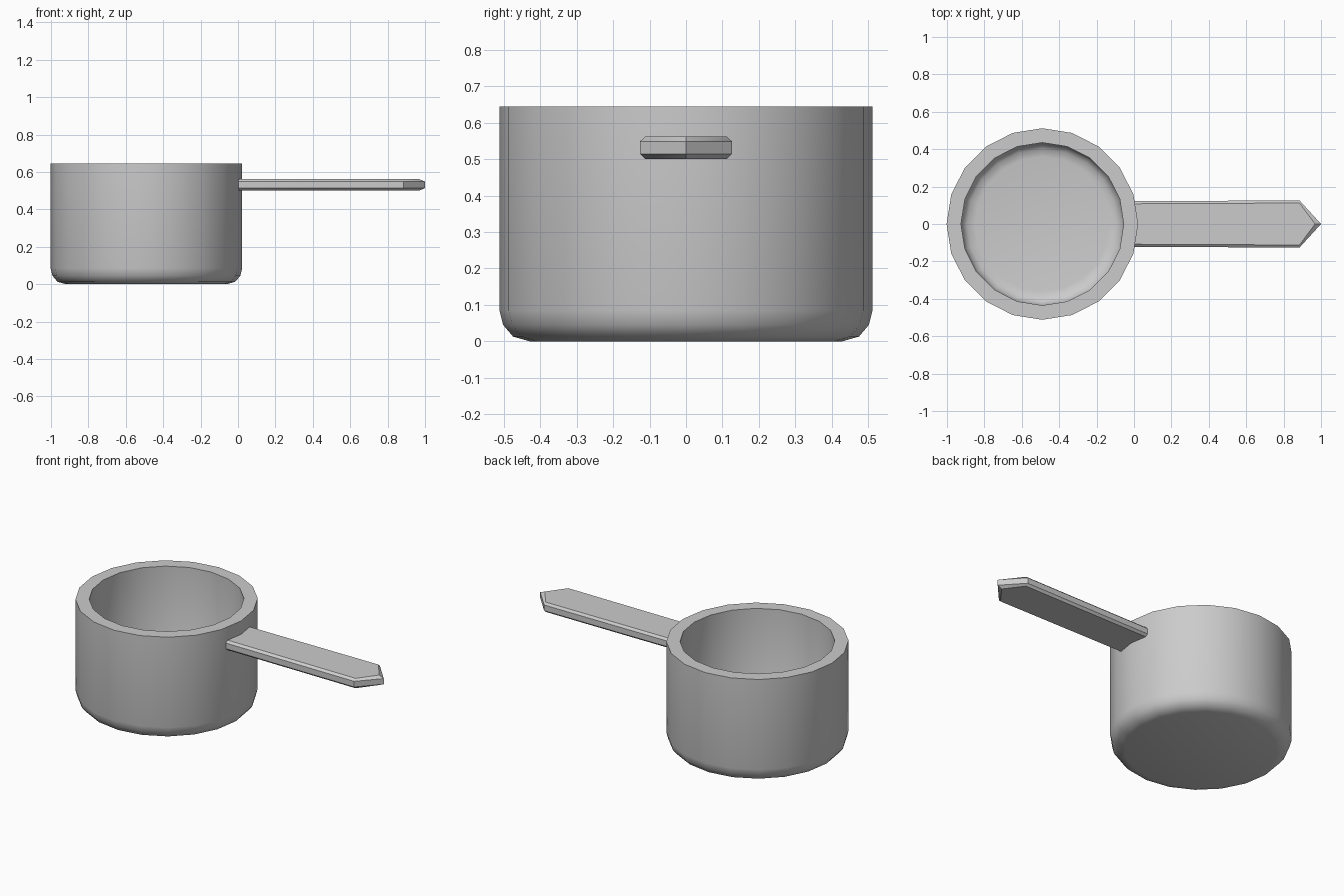
import bpy, bmesh
from math import cos, sin, pi

if "Cube" in bpy.data.objects:
    bpy.data.objects.remove(bpy.data.objects["Cube"])


def loft(name, rings, angle):
    """Skin closed rings of points, cap both ends, smooth by angle."""
    bm = bmesh.new()
    rows = [[bm.verts.new(p) for p in ring] for ring in rings]
    n = len(rows[0])
    for a, b in zip(rows, rows[1:]):
        for i in range(n):
            j = (i + 1) % n
            bm.faces.new((a[i], a[j], b[j], b[i]))
    bm.faces.new(rows[0][::-1])
    bm.faces.new(rows[-1])
    bmesh.ops.recalc_face_normals(bm, faces=bm.faces)
    mesh = bpy.data.meshes.new(name)
    bm.to_mesh(mesh)
    bm.free()
    obj = bpy.data.objects.new(name, mesh)
    bpy.context.collection.objects.link(obj)
    bpy.ops.object.select_all(action='DESELECT')
    obj.select_set(True)
    bpy.context.view_layer.objects.active = obj
    bpy.ops.object.shade_smooth_by_angle(angle=angle)
    return obj


# Pot: 20-sided profile (radius, height), outside base to rim to inside floor
SIDES, CX = 20, -0.49
profile = [(0.43, 0.0), (0.475, 0.013), (0.502, 0.045), (0.512, 0.085),
           (0.512, 0.645), (0.435, 0.645),
           (0.435, 0.13), (0.425, 0.105), (0.402, 0.084), (0.36, 0.077)]
loft("pot", [[(CX + r * cos(2 * pi * i / SIDES), r * sin(2 * pi * i / SIDES), z)
              for i in range(SIDES)] for r, z in profile], 0.6)


# Handle: flat bar with bevelled long edges and a pointed end
def outline(z, inset, tip):
    a, b = 0.122 - inset, 0.126 - inset
    return [(-0.02, -a, z), (0.885, -b, z), (tip, 0, z), (0.885, b, z), (-0.02, a, z)]


loft("handle", [outline(0.501, 0.014, 0.97), outline(0.514, 0, 1.0),
                outline(0.549, 0, 1.0), outline(0.562, 0.014, 0.968)], 0.6)
